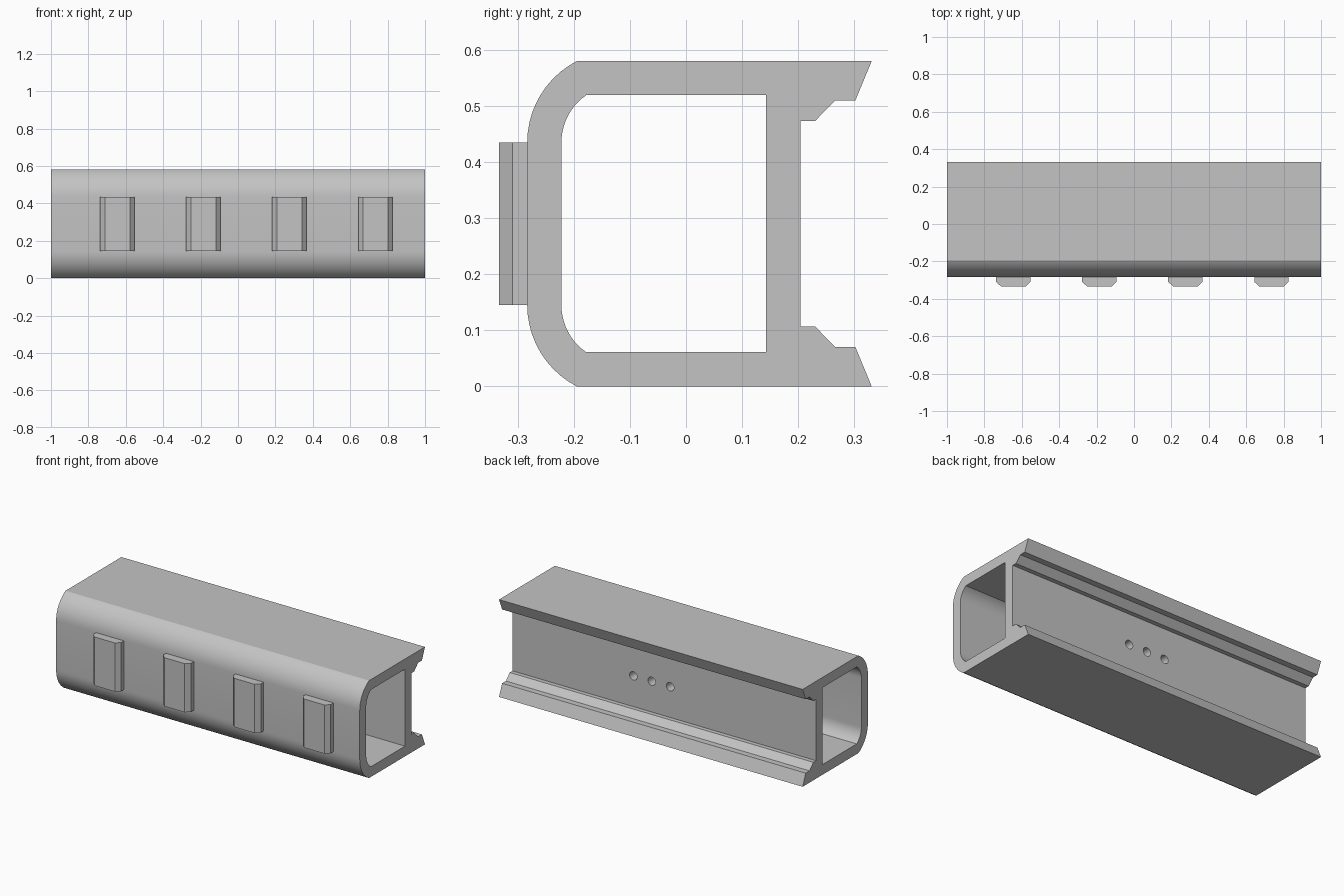
import bpy, bmesh, math
from mathutils import Matrix

if "Cube" in bpy.data.objects:
    bpy.data.objects.remove(bpy.data.objects["Cube"], do_unlink=True)

HEIGHT = 0.58
WALL = 0.061

grey = bpy.data.materials.new("plain_grey")
grey.use_nodes = True
grey.diffuse_color = (0.55, 0.55, 0.55, 1)
grey.node_tree.nodes["Principled BSDF"].inputs["Base Color"].default_value = grey.diffuse_color


def finish(name, bm):
    bmesh.ops.recalc_face_normals(bm, faces=bm.faces)
    mesh = bpy.data.meshes.new(name)
    bm.to_mesh(mesh)
    bm.free()
    mesh.materials.append(grey)
    obj = bpy.data.objects.new(name, mesh)
    bpy.context.collection.objects.link(obj)
    return obj


def extrude_loops(name, loops, direction):
    """Fill the closed loops (later ones are holes) and extrude them."""
    bm = bmesh.new()
    edges = []
    for loop in loops:
        verts = [bm.verts.new(p) for p in loop]
        edges += [bm.edges.new((a, b)) for a, b in zip(verts, verts[1:] + verts[:1])]
    bmesh.ops.triangle_fill(bm, edges=edges, use_beauty=True)
    result = bmesh.ops.extrude_face_region(bm, geom=bm.faces[:], use_keep_orig=True)
    moved = [v for v in result["geom"] if isinstance(v, bmesh.types.BMVert)]
    bmesh.ops.translate(bm, verts=moved, vec=direction)
    return finish(name, bm)


def corner(radius, floor, steps=10):
    """Lower front corner arc, from the floor up to the vertical side."""
    cy, cz = -0.12, 0.145
    start = math.asin((cz - floor) / radius)
    angles = [start * (1 - i / steps) for i in range(steps + 1)]
    return [(cy - radius * math.cos(a), cz - radius * math.sin(a)) for a in angles]


def mirrored(half):
    full = half + [(y, HEIGHT - z) for y, z in reversed(half)]
    return [(-1, y, z) for y, z in full]


# Hollow beam with hooked rear flanges
outer = [(0.204, 0.107), (0.23, 0.107), (0.266, 0.07), (0.302, 0.07), (0.331, 0)]
outer += corner(0.163, 0)
inner = [(0.143, WALL)] + corner(0.163 - WALL, WALL)
beam = extrude_loops("hollow_beam", [mirrored(outer), mirrored(inner)], (2, 0, 0))

# Three round holes through the rear wall
bm = bmesh.new()
for i in (-1, 0, 1):
    place = Matrix.Translation((0.083 + 0.121 * i, 0.175, HEIGHT / 2))
    bmesh.ops.create_cone(bm, cap_ends=True, segments=24, radius1=0.025, radius2=0.025,
                          depth=0.12, matrix=place @ Matrix.Rotation(math.pi / 2, 4, "X"))
cutter = finish("hole_cutter", bm)
cutter.hide_render = True
cut = beam.modifiers.new("wall_holes", "BOOLEAN")
cut.operation = "DIFFERENCE"
cut.solver = "EXACT"
cut.object = cutter
bpy.context.view_layer.objects.active = beam
bpy.ops.object.modifier_apply(modifier=cut.name)
bpy.data.objects.remove(cutter, do_unlink=True)

bpy.ops.object.select_all(action="DESELECT")
beam.select_set(True)
bpy.ops.object.shade_smooth_by_angle(angle=math.radians(20))

# Four chamfered pads on the front
for i in range(4):
    x = -0.645 + 0.46 * i
    half = [(-0.092, -0.28), (-0.092, -0.309), (-0.067, -0.333)]
    outline = half + [(-px, py) for px, py in reversed(half)]
    extrude_loops(f"front_pad_{i + 1}", [[(x + px, py, 0.145) for px, py in outline]],
                  (0, 0, HEIGHT - 0.29))
